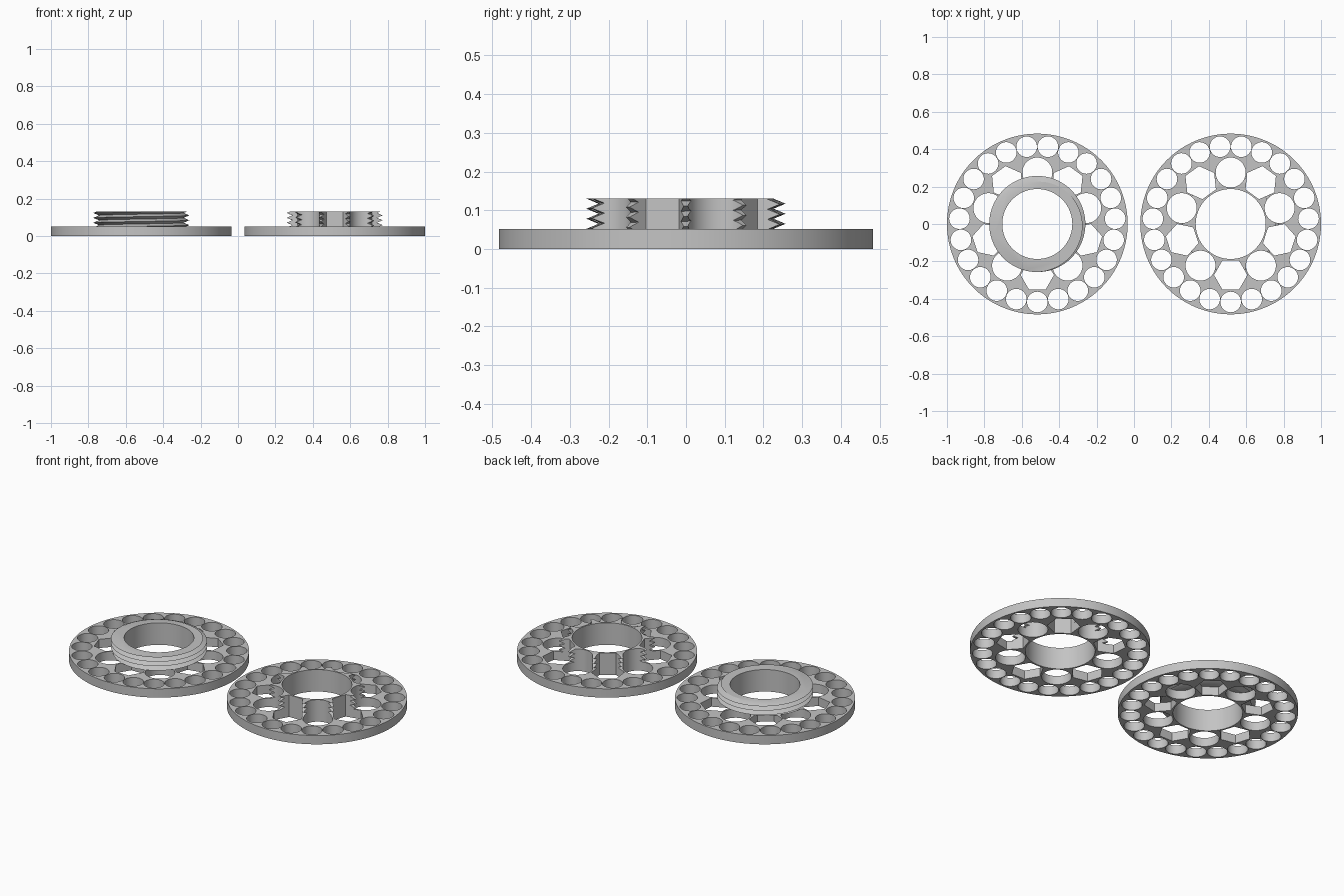
import bpy, bmesh, math

if "Cube" in bpy.data.objects:
    bpy.data.objects.remove(bpy.data.objects["Cube"])

CX, R_DISC, R_BORE = 0.517, 0.483, 0.187
Z_PLATE, Z_TOP = 0.052, 0.13
PITCH, R_TIP, R_ROOT = 0.026, 0.257, 0.226

grey = bpy.data.materials.new("plain grey")
grey.diffuse_color = (0.55, 0.55, 0.55, 1)
grey.use_nodes = True
grey.node_tree.nodes["Principled BSDF"].inputs["Base Color"].default_value = grey.diffuse_color


def finish(bm, name):
    me = bpy.data.meshes.new(name)
    bm.to_mesh(me)
    bm.free()
    me.materials.append(grey)
    ob = bpy.data.objects.new(name, me)
    bpy.context.collection.objects.link(ob)
    return ob


def add_prism(bm, x, y, r, n, z0, z1, turn=0.0):
    """Upright solid prism with n sides."""
    ang = [turn + 2 * math.pi * k / n for k in range(n)]
    lo, hi = ([bm.verts.new((x + r * math.cos(a), y + r * math.sin(a), z))
               for a in ang] for z in (z0, z1))
    bm.faces.new(lo[::-1])
    bm.faces.new(hi)
    for k in range(n):
        m = (k + 1) % n
        bm.faces.new((lo[k], lo[m], hi[m], hi[k]))


def disc(name, cx):
    bm = bmesh.new()
    add_prism(bm, cx, 0, R_DISC, 128, 0, Z_PLATE)
    return finish(bm, name)


def threaded_plug(name, cx, z0, n=96):
    """Solid plug with a helical V thread, trimmed flat at both ends."""
    bm = bmesh.new()
    rows = []
    for i in range(-12, 1):
        row = []
        for j in range(n + 1):
            t = j / n
            z = min(max(Z_TOP + PITCH * (i / 2 + t), z0), Z_TOP)
            phase = (z - Z_TOP) / PITCH - t
            r = R_TIP - (R_TIP - R_ROOT) * 2 * abs(phase - round(phase))
            a = 2 * math.pi * t - math.pi / 2
            row.append(bm.verts.new((cx + r * math.cos(a), r * math.sin(a), z)))
        rows.append(row)
    for lo, hi in zip(rows, rows[1:]):
        for j in range(n):
            bm.faces.new((lo[j], lo[j + 1], hi[j + 1], hi[j]))
    bm.faces.new(rows[0][:n][::-1])
    bm.faces.new(rows[-1][:n])
    bmesh.ops.remove_doubles(bm, verts=bm.verts[:], dist=1e-5)
    bmesh.ops.triangulate(bm, faces=[f for f in bm.faces if len(f.verts) == 4])
    return finish(bm, name)


def hole_cutter(cx):
    bm = bmesh.new()
    # rim holes
    for k in range(23):
        a = -math.pi / 2 + 2 * math.pi * k / 23
        add_prism(bm, cx + 0.417 * math.cos(a), 0.417 * math.sin(a),
                  0.055, 40, -0.1, 0.3, a)
    # alternating round and hexagonal holes
    for k in range(5):
        a = math.pi / 2 + 2 * math.pi * k / 5
        add_prism(bm, cx + 0.275 * math.cos(a), 0.275 * math.sin(a),
                  0.08, 48, -0.1, 0.3, a)
        b = a + math.pi
        add_prism(bm, cx + 0.273 * math.cos(b), 0.273 * math.sin(b),
                  0.089, 6, -0.1, 0.3, b + math.pi / 6)
    return finish(bm, "hole_cutter")


def bore_cutter(cx):
    bm = bmesh.new()
    add_prism(bm, cx, 0, R_BORE, 96, -0.1, 0.3)
    return finish(bm, "bore_cutter")


def boolean(ob, other, op):
    mod = ob.modifiers.new("cut", 'BOOLEAN')
    mod.operation, mod.solver, mod.object = op, 'EXACT', other
    bpy.context.view_layer.objects.active = ob
    bpy.ops.object.modifier_apply(modifier=mod.name)
    bpy.data.objects.remove(other, do_unlink=True)


# open wheel: holes run through both plate and threaded collar
wheel = disc("open_wheel", CX)
boolean(wheel, threaded_plug("collar", CX, 0.03), 'UNION')
boolean(wheel, hole_cutter(CX), 'DIFFERENCE')
boolean(wheel, bore_cutter(CX), 'DIFFERENCE')

# closed wheel: a whole threaded collar sits on the drilled plate
lid = disc("collared_wheel", -CX)
boolean(lid, hole_cutter(-CX), 'DIFFERENCE')
boolean(lid, threaded_plug("collar", -CX, Z_PLATE), 'UNION')
boolean(lid, bore_cutter(-CX), 'DIFFERENCE')

# smooth walls, sharp rims
for ob in (wheel, lid):
    bpy.ops.object.select_all(action='DESELECT')
    ob.select_set(True)
    bpy.context.view_layer.objects.active = ob
    bpy.ops.object.shade_smooth_by_angle(angle=math.radians(25))
